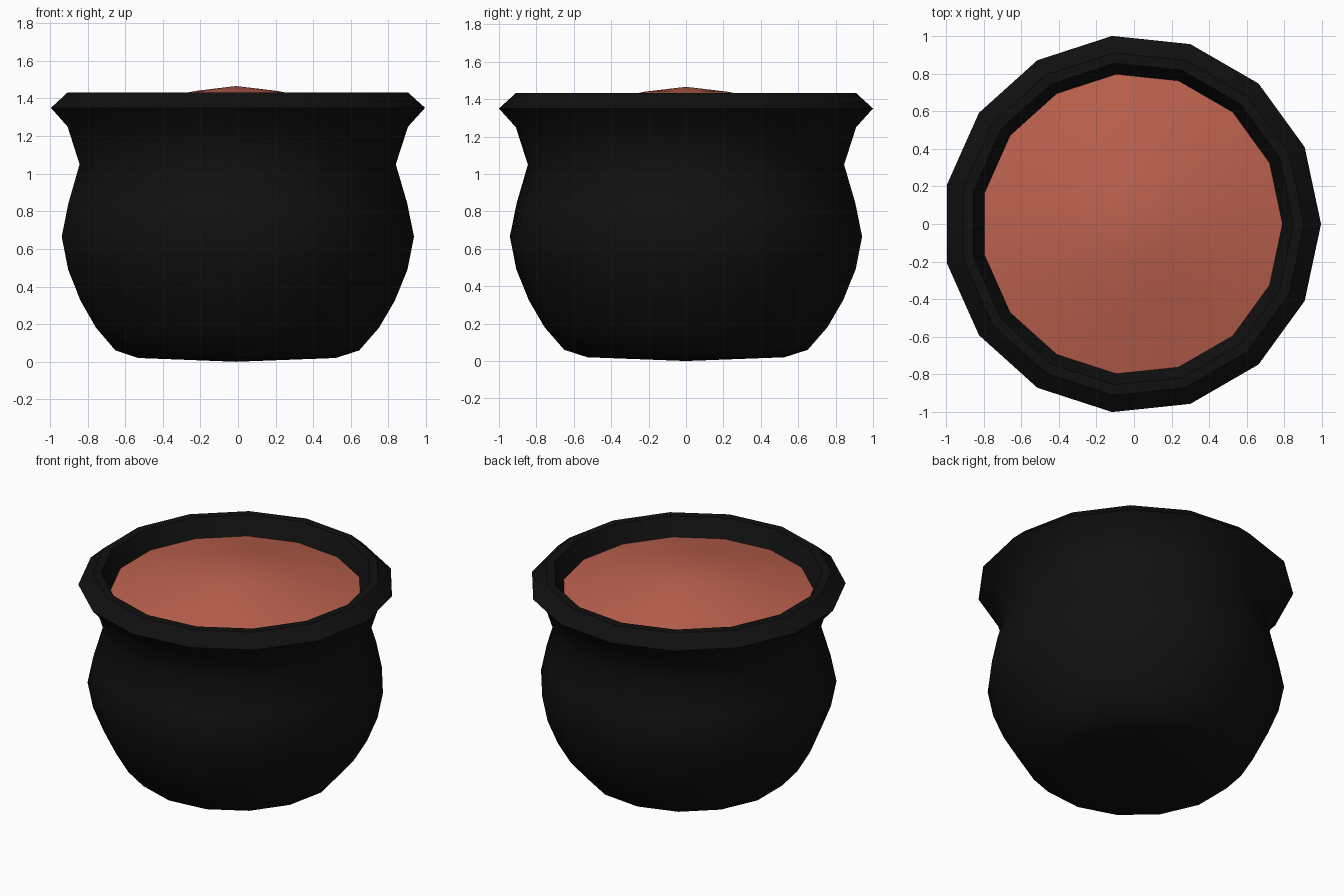
import bpy, math

if "Cube" in bpy.data.objects:
    bpy.data.objects.remove(bpy.data.objects["Cube"])

SIDES = 15
CENTRE_X = -0.011  # an odd side count sits slightly off its bounding centre


def lathe(name, profile, color):
    """Spin (radius, z) points around z; radius 0 makes a fan tip."""
    verts, rings, faces = [], [], []
    for r, z in profile:
        n = 1 if r == 0 else SIDES
        rings.append([len(verts) + i for i in range(n)])
        for i in range(n):
            a = 2 * math.pi * i / SIDES
            verts.append((CENTRE_X + r * math.cos(a), r * math.sin(a), z))
    for low, high in zip(rings, rings[1:]):
        for i in range(SIDES):
            j = (i + 1) % SIDES
            if len(low) == 1:
                faces.append((low[0], high[j], high[i]))
            elif len(high) == 1:
                faces.append((low[i], low[j], high[0]))
            else:
                faces.append((low[i], low[j], high[j], high[i]))
    mesh = bpy.data.meshes.new(name)
    mesh.from_pydata(verts, [], faces)
    mesh.update()
    obj = bpy.data.objects.new(name, mesh)
    bpy.context.collection.objects.link(obj)
    mat = bpy.data.materials.new(name + "_color")
    mat.diffuse_color = color
    mat.use_nodes = True
    mat.node_tree.nodes["Principled BSDF"].inputs["Base Color"].default_value = mat.diffuse_color
    mesh.materials.append(mat)
    bpy.ops.object.select_all(action='DESELECT')
    obj.select_set(True)
    bpy.context.view_layer.objects.active = obj
    bpy.ops.object.shade_smooth_by_angle(angle=math.radians(40))
    return obj


# Pot: shallow base, round belly, pinched neck, flared rim and inner lip
lathe("pot", [
    (0, 0.0), (0.53, 0.02), (0.655, 0.06), (0.76, 0.18), (0.845, 0.325),
    (0.912, 0.49), (0.947, 0.665), (0.91, 0.845), (0.85, 1.05),
    (0.915, 1.25), (1.0055, 1.35), (0.915, 1.432),
    (0.86, 1.432), (0.80, 1.31),
], (0.005, 0.005, 0.005, 1))

# Contents: gently domed filling that meets the inner lip
lathe("filling", [
    (0.805, 1.31), (0.60, 1.36), (0.40, 1.405), (0.22, 1.44), (0, 1.466),
], (0.5, 0.12, 0.075, 1))
